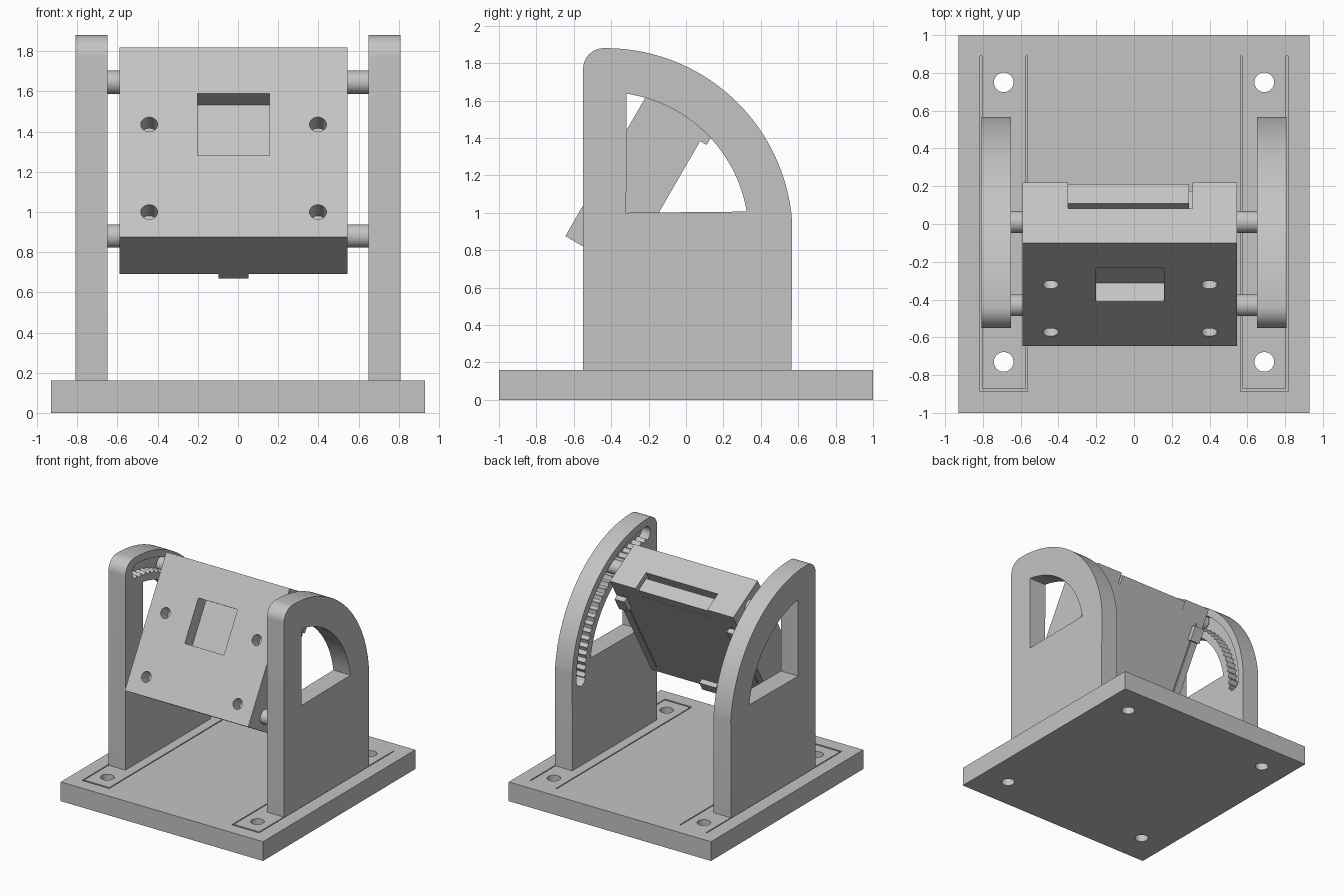
import bpy, bmesh
from math import sin, cos, pi, radians, sqrt
from mathutils import Matrix

if "Cube" in bpy.data.objects:
    bpy.data.objects.remove(bpy.data.objects["Cube"])

grey = bpy.data.materials.new("plain grey")
grey.use_nodes = True
grey.diffuse_color = (0.55, 0.55, 0.55, 1)
grey.node_tree.nodes["Principled BSDF"].inputs["Base Color"].default_value = (0.55, 0.55, 0.55, 1)

TILT = Matrix.Translation((-0.022, -0.645, 0.875)) @ Matrix.Rotation(radians(-30), 4, 'X')
PIVOT_Y, PIVOT_Z = -0.43, 0.88


def finish(name, bm, matrix=None):
    bmesh.ops.recalc_face_normals(bm, faces=bm.faces)
    if matrix:
        bm.transform(matrix)
    mesh = bpy.data.meshes.new(name)
    bm.to_mesh(mesh)
    bm.free()
    mesh.materials.append(grey)
    ob = bpy.data.objects.new(name, mesh)
    bpy.context.collection.objects.link(ob)
    return ob


def box(name, x, y, z, matrix=None):
    """Block from three (low, high) ranges."""
    bm = bmesh.new()
    bmesh.ops.create_cube(bm, size=1)
    for v in bm.verts:
        v.co = [(r[0] + r[1]) / 2 + c * (r[1] - r[0]) for r, c in zip((x, y, z), v.co)]
    return finish(name, bm, matrix)


def prism(name, outline, x0, x1):
    """Side outline of (y, z) points pushed from x0 to x1."""
    bm = bmesh.new()
    face = bm.faces.new([bm.verts.new((x0, y, z)) for y, z in outline])
    ext = bmesh.ops.extrude_face_region(bm, geom=[face])["geom"]
    bmesh.ops.translate(bm, vec=(x1 - x0, 0, 0),
                        verts=[v for v in ext if isinstance(v, bmesh.types.BMVert)])
    return finish(name, bm)


def cylinder(name, radius, length, matrix):
    bm = bmesh.new()
    bmesh.ops.create_cone(bm, cap_ends=True, segments=40, radius1=radius,
                          radius2=radius, depth=length)
    return finish(name, bm, matrix)


def arc(cy, cz, r, a0, a1, n=32):
    return [(cy + r * cos(radians(a0 + (a1 - a0) * i / n)),
             cz + r * sin(radians(a0 + (a1 - a0) * i / n))) for i in range(n + 1)]


def activate(ob):
    bpy.ops.object.select_all(action='DESELECT')
    ob.select_set(True)
    bpy.context.view_layer.objects.active = ob


def cut(ob, cutters):
    activate(ob)
    for c in cutters:
        mod = ob.modifiers.new("cut", 'BOOLEAN')
        mod.operation, mod.solver, mod.object = 'DIFFERENCE', 'EXACT', c
        bpy.ops.object.modifier_apply(modifier=mod.name)
        bpy.data.objects.remove(c)


def smooth(ob):
    activate(ob)
    bpy.ops.object.shade_smooth_by_angle(angle=radians(25))


# base with screw holes and thin outline grooves
base = box("base", (-0.93, 0.93), (-1, 1), (0, 0.16))
cutters = []
for s in (-1, 1):
    for y in (-0.73, 0.75):
        cutters.append(cylinder("screw_hole", 0.052, 1, Matrix.Translation((s * 0.69, y, 0))))
    for x in (0.568, 0.81):
        cutters.append(box("groove", (s * x - 0.004, s * x + 0.004), (-0.88, 0.89), (0.14, 0.2)))
    ends = sorted((s * 0.564, s * 0.814))
    cutters.append(box("groove", ends, (-0.886, -0.872), (0.14, 0.2)))
cut(base, cutters)
smooth(base)

# side plates: quarter-round top, window and notched arc slot on the inner face
outline = ([(-0.55, 0.16), (0.565, 0.16)] + arc(PIVOT_Y, PIVOT_Z, 1.0, 5, 90, 48)
           + arc(-0.44, 1.77, 0.11, 90, 180, 12))
window = [(-0.32, 1.0)] + arc(PIVOT_Y, PIVOT_Z, 0.765, 9.5, 81.5)

SLOT_R, HALF, TEETH, END = 0.88, 0.06, 22, 88
slot = arc(PIVOT_Y, PIVOT_Z, SLOT_R + HALF, 0, END, 44)
top_y = PIVOT_Y + SLOT_R * cos(radians(END))
top_z = PIVOT_Z + SLOT_R * sin(radians(END))
slot += arc(top_y, top_z, HALF, END, END + 180, 12)[1:-1]
for i in range(TEETH * 4 + 1):
    a = radians(END * (1 - i / (TEETH * 4)))
    r = SLOT_R - HALF + 0.022 * (1 - abs(sin(pi * i / 4)))
    slot.append((PIVOT_Y + r * cos(a), PIVOT_Z + r * sin(a)))
slot += arc(PIVOT_Y + SLOT_R, PIVOT_Z, HALF, 180, 360, 12)[1:-1]

for s, side in ((-1, "right"), (1, "left")):
    plate = prism(side + "_side_plate", outline, s * 0.65, s * 0.808)
    cut(plate, [prism("window_cutter", window, s * 0.5, s),
                prism("slot_cutter", slot, s * 0.6, s * 0.73)])
    smooth(plate)

# tilted housing; local y is depth from its face, local z runs up the face
housing = box("housing", (-0.567, 0.567), (0, 0.37), (0, 1.09), TILT)
cutters = [box("window_cutter", (-0.18, 0.18), (-0.1, 0.115), (0.468, 0.826), TILT),
           box("lid_cutter", (-0.328, 0.332), (0.21, 0.4), (1.0, 1.2), TILT)]
for x in (-0.42, 0.42):
    for z in (0.144, 0.647):
        m = TILT @ Matrix.Translation((x, 0, z)) @ Matrix.Rotation(pi / 2, 4, 'X')
        cutters.append(cylinder("mount_hole", 0.042, 0.22, m))
for x in (-0.5, 0.5):
    cutters.append(box("seam", (x - 0.005, x + 0.005), (0.36, 0.4), (0.05, 0.95), TILT))
cut(housing, cutters)
smooth(housing)

# lid lying in the top recess, leaving a narrow slit before it
box("lid", (-0.328, 0.312), (0.25, 0.368), (0.99, 1.075), TILT)

# catches on the back of the housing
box("lower_catch", (-0.075, 0.075), (0.36, 0.41), (0, 0.08), TILT)
for s, side in ((-1, "right"), (1, "left")):
    box(side + "_catch", sorted((s * 0.47, s * 0.56)), (0.36, 0.41), (0.8, 0.92), TILT)

# pivot rod and locking rod
for name, y, z in (("pivot_rod", PIVOT_Y, PIVOT_Z), ("locking_rod", 0.01, 1.645)):
    for s, side in ((-1, "right_"), (1, "left_")):
        m = Matrix.Translation((s * 0.615, y, z)) @ Matrix.Rotation(pi / 2, 4, 'Y')
        smooth(cylinder(side + name, 0.058, 0.21, m))
